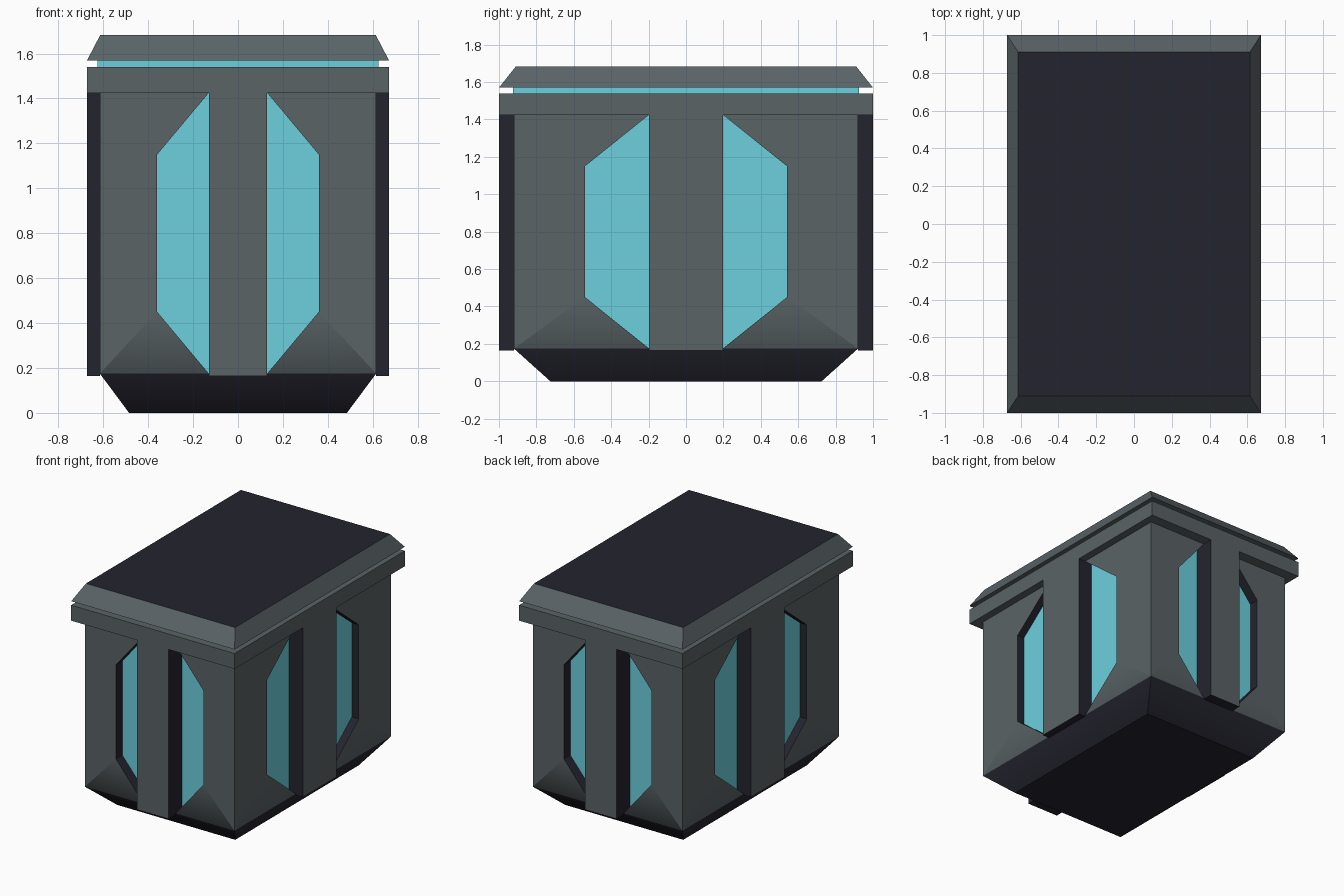
import bpy, bmesh

old = bpy.data.objects.get("Cube")
if old:
    bpy.data.objects.remove(old, do_unlink=True)


def material(name, color):
    m = bpy.data.materials.new(name)
    m.use_nodes = True
    m.diffuse_color = (*color, 1)
    m.node_tree.nodes["Principled BSDF"].inputs["Base Color"].default_value = (*color, 1)
    return m


MATS = [material("grey metal", (0.102, 0.125, 0.133)),
        material("dark metal", (0.0176, 0.0176, 0.0284)),
        material("cyan glow", (0.15, 0.63, 0.73))]
GREY, DARK, CYAN = range(3)

HX, HY = 0.615, 0.92        # body half sizes
RX, RY = 0.672, 1.0         # rim half sizes
Z0, Z1 = 0.175, 1.425       # body wall bottom and top


def finish(name, bm):
    bmesh.ops.remove_doubles(bm, verts=bm.verts, dist=0.0005)
    bmesh.ops.recalc_face_normals(bm, faces=bm.faces)
    mesh = bpy.data.meshes.new(name)
    bm.to_mesh(mesh)
    bm.free()
    for m in MATS:
        mesh.materials.append(m)
    obj = bpy.data.objects.new(name, mesh)
    bpy.context.collection.objects.link(obj)
    return obj


def face(bm, pts, mat):
    f = bm.faces.new([bm.verts.new(p) for p in pts])
    f.material_index = mat
    return f


def ring(x, y, z):
    return [(-x, -y, z), (x, -y, z), (x, y, z), (-x, y, z)]


def slab(name, low, high, mat, top_mat):
    """Box or frustum between two rectangles given as (half x, half y, z)."""
    bm = bmesh.new()
    a, b = ring(*low), ring(*high)
    face(bm, a, mat)
    face(bm, b, top_mat)
    for i in range(4):
        j = (i + 1) % 4
        face(bm, [a[i], a[j], b[j], b[i]], mat)
    return finish(name, bm)


# side name, placing rule (u along wall, d outward, z), half width, wall
# distance, rim distance, bar half width, window outer edge, recess depth
SIDES = []
for s, n in ((-1, "front"), (1, "back")):
    SIDES.append((n, lambda u, d, z, s=s: (-s * u, s * d, z), HX, HY, RY, 0.13, 0.36, 0.075))
for s, n in ((1, "left"), (-1, "right")):
    SIDES.append((n, lambda u, d, z, s=s: (s * d, s * u, z), HY, HX, RX, 0.197, 0.54, 0.057))

# Body: four walls with recessed windows, and the tapered dark base
body = bmesh.new()
for name, put, w, d, rim, b, o, depth in SIDES:
    face(body, [put(-b, d, Z0), put(b, d, Z0), put(b, d, Z1), put(-b, d, Z1)], GREY)
    for m in (-1, 1):
        def flat(pts, dist, mat):
            face(body, [put(m * u, dist, z) for u, z in pts], mat)
        window = [(b, Z0), (o, 0.45), (o, 1.15), (b, Z1)]
        flat([window[0], (w, Z0), window[1]], d, GREY)
        flat([(w, Z0), (w, Z1), window[2], window[1]], d, GREY)
        flat([(w, Z1), window[3], window[2]], d, GREY)
        flat(window, d - depth, CYAN)
        for i in range(4):
            (u, z), (v, y) = window[i], window[(i + 1) % 4]
            face(body, [put(m * u, d, z), put(m * v, d, y),
                        put(m * v, d - depth, y), put(m * u, d - depth, z)], DARK)
base = ring(0.485, 0.725, 0)
face(body, base, DARK)
face(body, ring(HX, HY, Z1), GREY)
for i, (name, put, w, d, rim, b, o, depth) in enumerate(SIDES):
    low = 0.485 if name in ("front", "back") else 0.725
    low_d = 0.725 if name in ("front", "back") else 0.485
    top = [put(u, d, Z0) for u in (w, b, -b, -w)]
    face(body, [put(-low, low_d, 0), put(low, low_d, 0)] + top, DARK)
bmesh.ops.remove_doubles(body, verts=body.verts, dist=0.0005)
# Only the fold between wall and base is shaded softly
for f in body.faces:
    f.smooth = True
for e in body.edges:
    level = all(abs(v.co.z - Z0) < 0.001 for v in e.verts)
    e.smooth = level and any(v.co.z < 0.01 for f in e.link_faces for v in f.verts)
finish("body", body)

# Upright bars: grey outside, dark flanks
for name, put, w, d, rim, b, o, depth in SIDES:
    bm = bmesh.new()
    outer = [put(u, rim, z) for u, z in ((-b, 0.165), (b, 0.165), (b, Z1), (-b, Z1))]
    inner = [put(u, d, z) for u, z in ((-b, 0.165), (b, 0.165), (b, Z1), (-b, Z1))]
    face(bm, outer, GREY)
    face(bm, inner, DARK)
    for i in range(4):
        j = (i + 1) % 4
        face(bm, [outer[i], outer[j], inner[j], inner[i]], DARK)
    finish(name + "_bar", bm)

# Rim, glowing seam and lid
slab("rim", (RX, RY, Z1), (RX, RY, 1.54), GREY, GREY)
slab("glow_seam", (0.625, 0.925, 1.535), (0.625, 0.925, 1.575), CYAN, CYAN)
slab("lid", (RX, RY, 1.57), (0.613, 0.91, 1.683), GREY, DARK)
